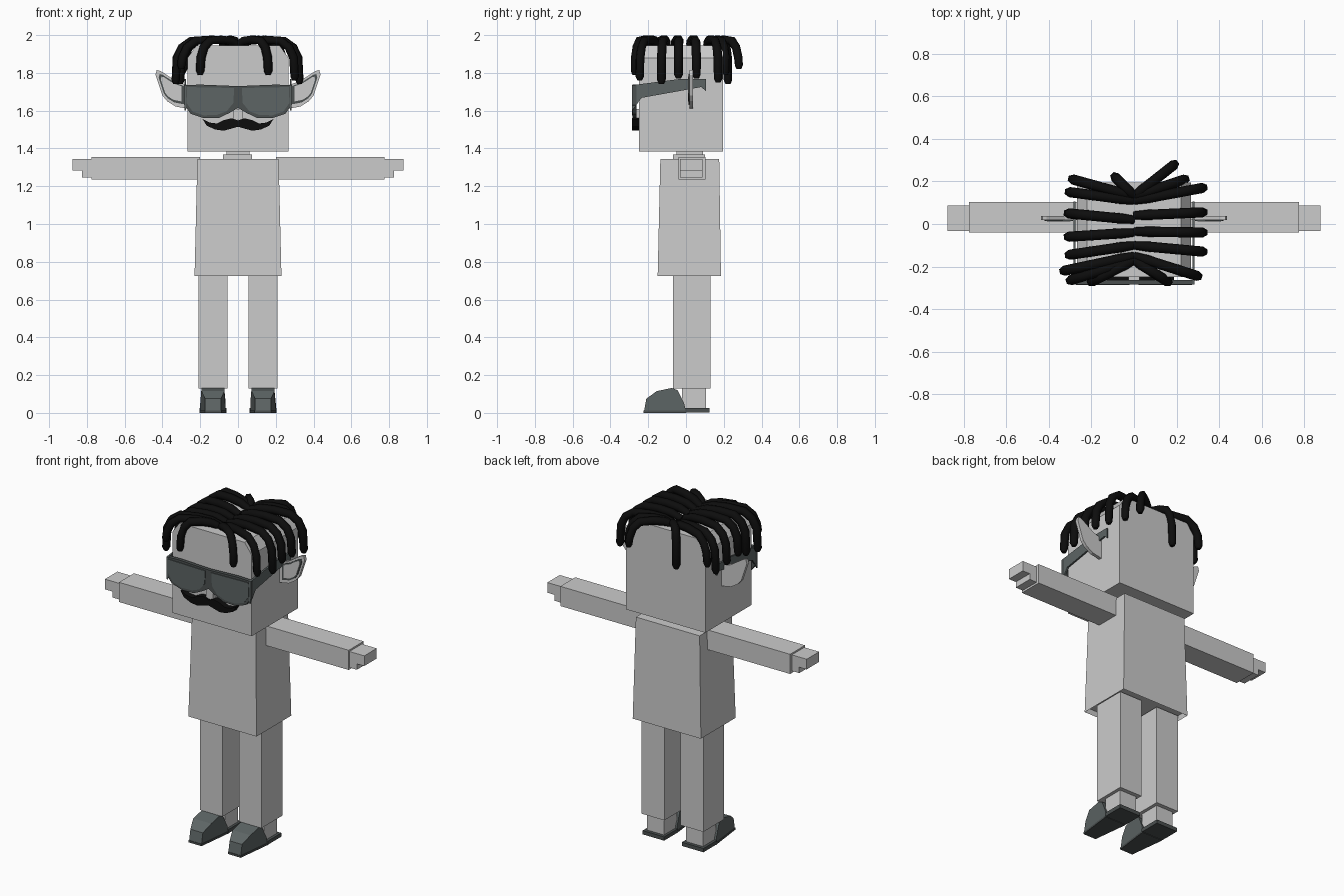
import bpy, bmesh
from mathutils import Vector

cube = bpy.data.objects.get("Cube")
if cube:
    bpy.data.objects.remove(cube, do_unlink=True)


def material(name, rgb):
    m = bpy.data.materials.new(name)
    m.use_nodes = True
    m.diffuse_color = (*rgb, 1)
    m.node_tree.nodes["Principled BSDF"].inputs["Base Color"].default_value = (*rgb, 1)
    return m


GREY = material("light grey", (0.6, 0.6, 0.6))
LENS = material("slate", (0.11, 0.13, 0.13))
DARK = material("dark slate", (0.07, 0.08, 0.08))
BLACK = material("black", (0.004, 0.004, 0.004))


def finish(name, bm, mat):
    bmesh.ops.recalc_face_normals(bm, faces=bm.faces[:])
    me = bpy.data.meshes.new(name)
    bm.to_mesh(me)
    bm.free()
    me.materials.append(mat)
    ob = bpy.data.objects.new(name, me)
    bpy.context.collection.objects.link(ob)
    return ob


def prism(name, pts, axis, lo, hi, mat, shape=None):
    """Extrude a 2D outline along an axis; shape may move each vertex."""
    bm = bmesh.new()

    def ring(d):
        out = []
        for p in pts:
            co = list(p)
            co.insert("xyz".index(axis), d)
            out.append(bm.verts.new(co))
        return out

    a, b = ring(lo), ring(hi)
    bm.faces.new(a)
    bm.faces.new(b)
    for i in range(len(a)):
        j = (i + 1) % len(a)
        bm.faces.new((a[i], a[j], b[j], b[i]))
    if shape:
        for v in bm.verts:
            shape(v.co)
    return finish(name, bm, mat)


def box(name, x, y, z, mat=GREY, shape=None):
    pts = [(x[0], y[0]), (x[1], y[0]), (x[1], y[1]), (x[0], y[1])]
    return prism(name, pts, "z", z[0], z[1], mat, shape)


def mirrored(pts):
    """Complete a half outline across x = 0."""
    return pts + [(-x, z) for x, z in reversed(pts) if x > 0]


# Head with chamfered crown edges, neck
prism("head", mirrored([(0.267, 1.385), (0.267, 1.88), (0.22, 1.945)]),
      "y", -0.25, 0.195, GREY)
box("neck", (-0.06, 0.06), (-0.05, 0.09), (1.34, 1.39))
box("collar", (-0.08, 0.075), (-0.07, 0.1), (1.345, 1.367))
box("nose", (-0.025, 0.025), (-0.275, -0.25), (1.55, 1.61))


# Torso flares towards its hem and is recessed below
def narrow_top(co):
    if co.z > 1:
        co.x *= 0.935
        co.y = 0.02 + (co.y - 0.0175) * 0.93


torso = box("torso", (-0.23, 0.23), (-0.15, 0.185), (0.725, 1.345), GREY, narrow_top)
bm = bmesh.new()
bm.from_mesh(torso.data)
bm.faces.ensure_lookup_table()
hem = min(bm.faces, key=lambda f: f.calc_center_median().z)
bmesh.ops.inset_region(bm, faces=[hem], thickness=0.008)
bmesh.ops.translate(bm, verts=hem.verts[:], vec=(0, 0, 0.03))
bm.to_mesh(torso.data)
bm.free()

# Side outlines
SHOE = [(-0.222, 0.01), (-0.21, 0.075), (-0.155, 0.115), (-0.075, 0.132),
        (-0.045, 0.12), (-0.01, 0.05), (0.0, 0.01)]
TEMPLE = [(-0.285, 1.735), (-0.03, 1.768), (0.105, 1.768), (0.105, 1.705),
          (0.08, 1.725), (0.0, 1.71), (-0.235, 1.668), (-0.285, 1.6)]
HAND = [(0.77, 1.345), (0.875, 1.345), (0.875, 1.283), (0.825, 1.283),
        (0.825, 1.247), (0.77, 1.247)]
EAR = [(0.265, 1.61), (0.33, 1.622), (0.375, 1.65), (0.4, 1.68), (0.437, 1.79),
       (0.43, 1.815), (0.41, 1.81), (0.325, 1.755), (0.265, 1.735)]


def scaled(pts, k):
    c = sum((Vector(p) for p in pts), Vector((0, 0))) / len(pts)
    return [tuple(c + (Vector(p) - c) * k) for p in pts]


for s, side in ((1, "left"), (-1, "right")):
    def flip(pts):
        return [(s * x, z) for x, z in pts]

    def span(a, b):
        return sorted((s * a, s * b))

    # Arms and hands
    box(side + "_arm", span(0.2, 0.775), (-0.04, 0.104), (1.235, 1.355))
    prism(side + "_hand", flip(HAND), "y", -0.033, 0.087, GREY)

    # Legs, ankles and shoes
    box(side + "_leg", span(0.055, 0.208), (-0.07, 0.13), (0.13, 0.74))
    box(side + "_ankle", span(0.075, 0.188), (-0.02, 0.105), (0.02, 0.135))

    def toe(co):
        mid = s * 0.132
        k = 0.62 if co.y < -0.18 else 0.9 if co.z > 0.1 else 1
        co.x = mid + (co.x - mid) * k

    prism(side + "_shoe", SHOE, "x", *span(0.065, 0.2), LENS, toe)
    box(side + "_heel_sole", span(0.06, 0.205), (-0.005, 0.125), (0.003, 0.026), DARK)
    box(side + "_front_sole", span(0.062, 0.203), (-0.225, 0.0), (0, 0.012), DARK, toe)

    # Pointed ears with a dark rim line
    prism(side + "_ear", flip(EAR), "y", 0.018, 0.038, GREY)
    prism(side + "_ear_rim", flip(scaled(EAR, 0.78)), "y", 0.014, 0.02, DARK)
    prism(side + "_ear_inner", flip(scaled(EAR, 0.64)), "y", 0.011, 0.016, GREY)

    # Glasses side arms and lenses
    prism(side + "_temple", TEMPLE, "x", *span(0.274, 0.284), LENS)
    lens = [(0.02, 1.72), (0.27, 1.725), (0.272, 1.64), (0.24, 1.595), (0.18, 1.575),
            (0.11, 1.578), (0.06, 1.597), (0.025, 1.64)]
    prism(side + "_lens", flip(lens), "y", -0.287, -0.279, LENS)

# Glasses frame and moustache
frame = [(0, 1.73), (0.2, 1.738), (0.285, 1.735), (0.285, 1.63), (0.25, 1.583),
         (0.18, 1.56), (0.1, 1.562), (0.045, 1.588), (0, 1.615)]
prism("glasses_frame", mirrored(frame), "y", -0.283, -0.262, DARK)
moustache = [(0, 1.548), (0.035, 1.56), (0.075, 1.55), (0.11, 1.532), (0.15, 1.537),
             (0.188, 1.556), (0.165, 1.52), (0.12, 1.5), (0.075, 1.494), (0, 1.515)]
prism("moustache", mirrored(moustache), "y", -0.285, -0.245, BLACK)

# Hair locks: root y, tip x, tip y, tip z
LOCKS = [(0.13, -0.29, 0.21, 1.8), (0.11, -0.305, 0.15, 1.74), (0.02, -0.31, 0.05, 1.76),
         (-0.04, -0.31, -0.06, 1.77), (-0.1, -0.305, -0.145, 1.74),
         (-0.15, -0.33, -0.22, 1.74), (-0.17, -0.3, -0.265, 1.82),
         (-0.17, -0.2, -0.272, 1.79), (0.13, -0.09, 0.222, 1.74),
         (0.13, 0.19, 0.28, 1.82), (0.13, 0.24, 0.21, 1.79), (0.11, 0.325, 0.17, 1.75),
         (0.04, 0.325, 0.055, 1.77), (-0.035, 0.325, -0.04, 1.77),
         (-0.1, 0.325, -0.13, 1.74), (-0.15, 0.3, -0.245, 1.76), (-0.17, 0.16, -0.272, 1.79)]
# Share of the way out, height, thickness
BEND = [(0, 1.95, 0.8), (0.2, 1.97, 1), (0.45, 1.976, 1), (0.75, 1.97, 1),
        (0.9, 1.935, 1), (0.98, 1.88, 1)]

curve = bpy.data.curves.new("hair_locks", "CURVE")
curve.dimensions = "3D"
curve.bevel_depth = 0.024
curve.bevel_resolution = 1
curve.use_fill_caps = True
for y0, x1, y1, tip in LOCKS:
    path = [(x1 * t, y0 + (y1 - y0) * t, z, r) for t, z, r in BEND]
    path += [(x1, y1, tip + 0.02, 0.95), (x1, y1, tip, 0.55)]
    sp = curve.splines.new("POLY")
    sp.points.add(len(path) - 1)
    for pt, (x, y, z, r) in zip(sp.points, path):
        pt.co = (x, y, z, 1)
        pt.radius = r
helper = bpy.data.objects.new("hair_path", curve)
bpy.context.collection.objects.link(helper)
mesh = bpy.data.meshes.new_from_object(
    helper.evaluated_get(bpy.context.evaluated_depsgraph_get()))
bpy.data.objects.remove(helper, do_unlink=True)
mesh.materials.clear()
mesh.materials.append(BLACK)
bpy.context.collection.objects.link(bpy.data.objects.new("hair_locks", mesh))
